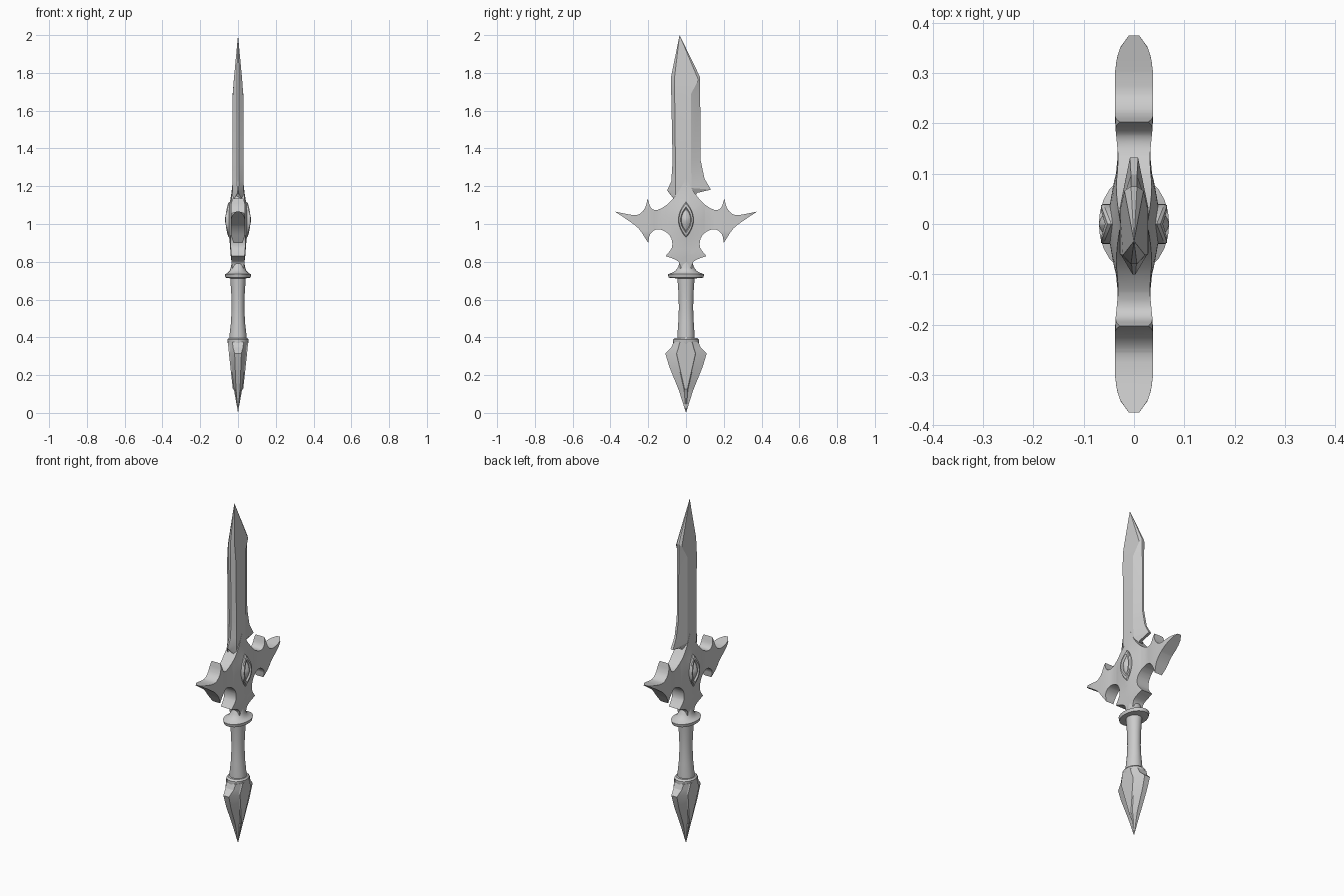
import bpy, bmesh, math
from mathutils import Vector

if "Cube" in bpy.data.objects:
    bpy.data.objects.remove(bpy.data.objects["Cube"])


def finish(name, bm, angle=35):
    bmesh.ops.remove_doubles(bm, verts=bm.verts, dist=0.0003)
    bmesh.ops.recalc_face_normals(bm, faces=bm.faces)
    me = bpy.data.meshes.new(name)
    bm.to_mesh(me)
    bm.free()
    ob = bpy.data.objects.new(name, me)
    bpy.context.collection.objects.link(ob)
    bpy.ops.object.select_all(action='DESELECT')
    ob.select_set(True)
    bpy.context.view_layer.objects.active = ob
    bpy.ops.object.shade_smooth_by_angle(angle=math.radians(angle))
    return ob


def loft(name, rings, angle=35):
    """Skin a list of equal-length rings and cap both ends."""
    bm = bmesh.new()
    rows = [[bm.verts.new(p) for p in r] for r in rings]
    n = len(rows[0])
    for a, b in zip(rows, rows[1:]):
        for i in range(n):
            j = (i + 1) % n
            bm.faces.new((a[i], a[j], b[j], b[i]))
    bm.faces.new(rows[0])
    bm.faces.new(rows[-1])
    return finish(name, bm, angle)


def turned(name, prof, n=24):
    """Elliptical turned part from (z, x radius, y radius)."""
    return loft(name, [[(rx * math.cos(2 * math.pi * i / n), ry * math.sin(2 * math.pi * i / n), z)
                        for i in range(n)] for z, rx, ry in prof])


def spline(pts, sub=3):
    """Smooth curve through points, last point left out."""
    p = [Vector(q) for q in pts]
    p = [2 * p[0] - p[1]] + p + [2 * p[-1] - p[-2]]
    out = []
    for a, b, c, d in zip(p, p[1:], p[2:], p[3:]):
        for k in range(sub):
            t = k / sub
            out.append(0.5 * (2 * b + (c - a) * t + (2 * a - 5 * b + 4 * c - d) * t * t
                              + (3 * b - a - 3 * c + d) * t ** 3))
    return out


def clamp(v):
    return max(0.0, min(1.0, v))


# Blade: rows of half section (y, z, half thickness) from back edge to cutting edge
blade_rows = [
    [(-.085, 1.16, .004), (-.055, 1.12, .028), (.03, 1.12, .028), (.06, 1.165, .008)],
    [(-.10, 1.178, .003), (-.056, 1.19, .029), (.03, 1.19, .029), (.132, 1.182, .008)],
    [(-.078, 1.225, .005), (-.056, 1.23, .029), (.028, 1.25, .029), (.098, 1.24, .006)],
    [(-.071, 1.33, .006), (-.056, 1.33, .029), (.027, 1.34, .029), (.077, 1.34, .006)],
    [(-.078, 1.68, .006), (-.060, 1.68, .028), (.027, 1.69, .028), (.075, 1.70, .006)],
    [(-.080, 1.775, .006), (-.062, 1.765, .022), (.066, 1.762, .019), (.075, 1.777, .006)],
    [(-.034, 2.0, 0)] * 4,
]
loft("blade", [[(x, y, z) for y, z, x in r] + [(-x, y, z) for y, z, x in reversed(r)]
               for r in blade_rows], 15)

# Guard outline: right half as smooth stretches between sharp tips
stretches = [
    [(0, 1.245), (.028, 1.19), (.06, 1.145), (.10, 1.103), (.15, 1.075), (.185, 1.085), (.203, 1.135)],
    [(.203, 1.135), (.215, 1.09), (.237, 1.06), (.275, 1.047), (.375, 1.065)],
    [(.375, 1.065), (.305, 1.018), (.25, .975), (.20, .90)],
    [(.20, .90), (.19, .945), (.155, .972), (.11, .96), (.078, .925), (.075, .875), (.108, .83)],
    [(.108, .83), (.065, .815), (.036, .795), (.03, .76)],
]
half = [p for s in stretches for p in spline(s)] + [Vector((.03, .76))]
outline = half + [Vector((-p.x, p.y)) for p in reversed(half[1:])]


def thickness(y, z):
    a = abs(y)
    t = .044 - .006 * math.exp(-((a - .14) / .04) ** 2)
    t += .019 * max(0, 1 - a / .1) * math.exp(-((z - 1.02) / .12) ** 2)
    if a < .15:
        t -= .011 * clamp((z - 1.06) / .15) + .008 * clamp((.84 - z) / .07)
    else:
        t *= 1 - .35 * clamp((abs(z - 1.025) - .06) / .06) ** 2
    if a > .29:
        t *= math.sqrt(max(.07, 1 - ((a - .29) / .088) ** 2))
    return t


# Guard: chamfered plate, sliced into a grid, then given its varying thickness
bm = bmesh.new()
face = bm.faces.new([bm.verts.new((.86, p.x, p.y)) for p in outline])
rim = set(bm.verts)
bmesh.ops.inset_region(bm, faces=[face], thickness=.009, use_even_offset=True)
for v in bm.verts:
    if v not in rim:
        v.co.x = 1
bmesh.ops.triangulate(bm, faces=bm.faces)
cuts = [((0, i * .025, 0), (0, 1, 0)) for i in range(-14, 15)]
cuts += [((0, 0, .78 + i * .03), (0, 0, 1)) for i in range(15)]
for co, no in cuts:
    bmesh.ops.bisect_plane(bm, geom=bm.verts[:] + bm.edges[:] + bm.faces[:],
                           dist=1e-5, plane_co=co, plane_no=no)
for v in bm.verts:
    v.co.x *= thickness(v.co.y, v.co.z)
walls = bmesh.ops.extrude_edge_only(bm, edges=[e for e in bm.edges if e.is_boundary])
for v in walls['geom']:
    if isinstance(v, bmesh.types.BMVert):
        v.co.x = 0
guard = finish("crossguard", bm, 40)
guard.modifiers.new("Mirror", 'MIRROR')

# Pointed oval gem with raised rim on each face of the guard
lens = [(1 - (k / 6) ** 2, k / 6) for k in range(-6, 7)]
lens += [(-w, s) for w, s in reversed(lens[1:-1])]
for side, label in ((1, "right"), (-1, "left")):
    rings = []
    for scale, lift in ((1, -.035), (1, -.003), (.92, .002), (.72, .002), (.62, -.008), (.3, .002), (.02, .006)):
        rings.append([(side * (.048 + .016 * (1 - (s * scale) ** 2) + lift), .04 * w * scale,
                       1.022 + .095 * s * scale) for w, s in lens])
    loft("gem_" + label, rings, 25)

# Collar between guard and grip
turned("collar", [(.712, .04, .05), (.716, .066, .092), (.734, .07, .096), (.741, .056, .076),
                  (.752, .044, .056), (.77, .038, .043), (.80, .033, .032)])

# Waisted grip
turned("grip", [(.37, .046, .046), (.42, .044, .045), (.48, .037, .041), (.55, .034, .038),
                (.62, .035, .039), (.68, .039, .043), (.725, .042, .047)])

# Ring above the pommel
turned("pommel_ring", [(.355, .05, .066), (.372, .055, .069), (.388, .057, .068), (.397, .05, .058)])

# Pommel: (z, corner y, corner x, panel y, panel x) with a raised panel on each face
rings = []
for z, w, e, p, t in [(.375, .066, .03, .032, .054), (.345, .078, .026, .040, .051),
                      (.315, .11, .018, .050, .048), (.24, .087, .015, .033, .040),
                      (.13, .042, .011, .008, .028), (.12, .038, .010, .006, .021)]:
    q = [(e, w), (t - .006, p + .004), (t, p), (t, -p), (t - .006, -p - .004), (e, -w)]
    rings.append([(x, y, z) for x, y in q] + [(-x, y, z) for x, y in reversed(q)])
rings.append([(0, 0, 0)] * 12)
bm_safe = [[(x * (1 - 1e-6), y, z) for x, y, z in r] for r in rings]
loft("pommel", bm_safe, 20)
